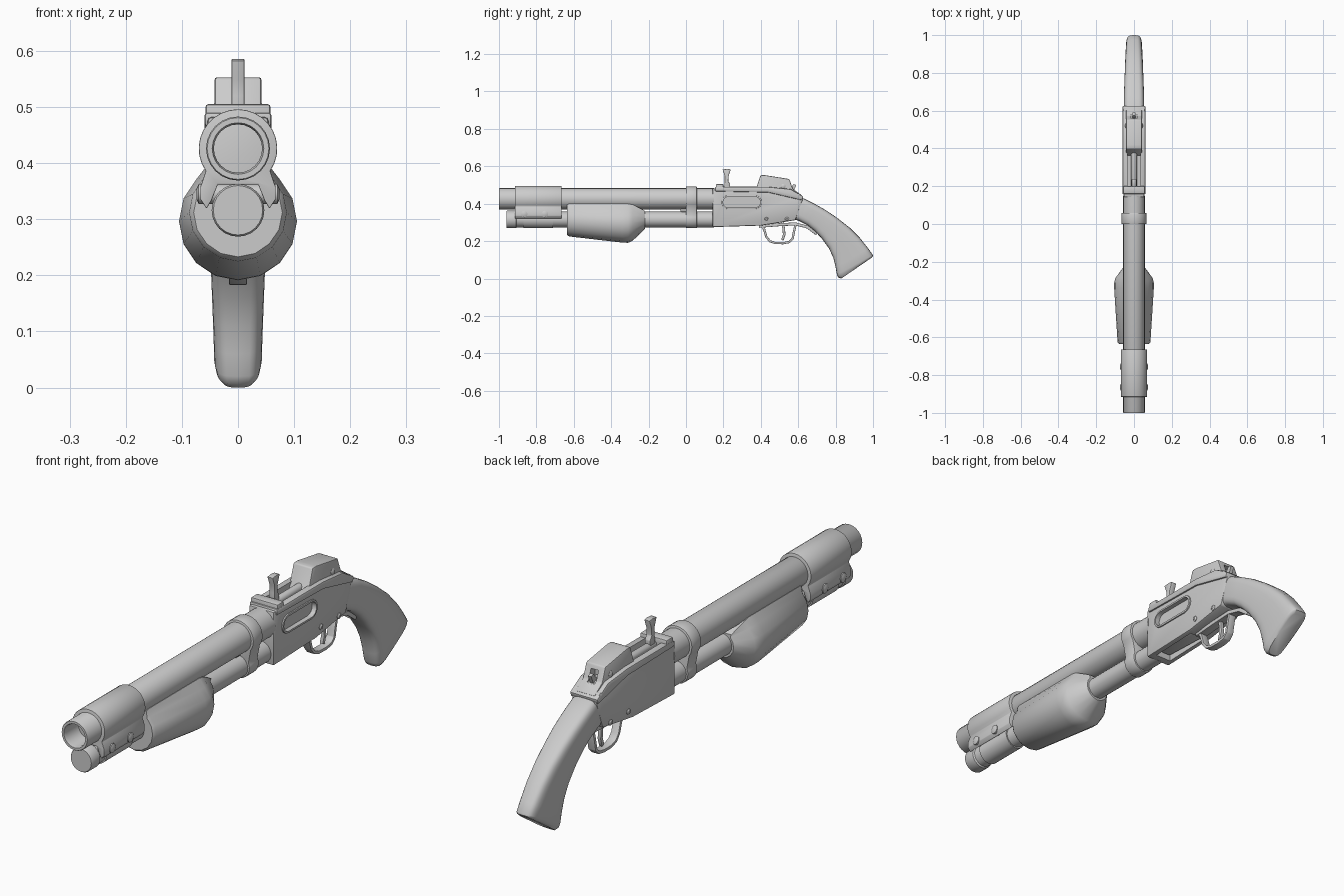
import bpy, bmesh
from math import sin, cos, radians, pi, hypot

if "Cube" in bpy.data.objects:
    bpy.data.objects.remove(bpy.data.objects["Cube"])


def loft(name, rings, smooth=35, bevel=0.0):
    """Skin a list of closed rings and cap both ends."""
    bm = bmesh.new()
    vs = [[bm.verts.new(p) for p in r] for r in rings]
    n = len(rings[0])
    for a, b in zip(vs, vs[1:]):
        for i in range(n):
            j = (i + 1) % n
            bm.faces.new((a[i], a[j], b[j], b[i]))
    bm.faces.new(vs[0][::-1])
    bm.faces.new(vs[-1])
    bmesh.ops.recalc_face_normals(bm, faces=bm.faces)
    me = bpy.data.meshes.new(name)
    bm.to_mesh(me)
    bm.free()
    ob = bpy.data.objects.new(name, me)
    bpy.context.collection.objects.link(ob)
    activate(ob)
    if bevel:
        m = ob.modifiers.new("bevel", 'BEVEL')
        m.width, m.segments, m.limit_method = bevel, 2, 'ANGLE'
        bpy.ops.object.modifier_apply(modifier=m.name)
    bpy.ops.object.shade_smooth_by_angle(angle=radians(smooth))
    return ob


def activate(ob):
    bpy.ops.object.select_all(action='DESELECT')
    ob.select_set(True)
    bpy.context.view_layer.objects.active = ob


def side(name, pts, x0, x1, bevel=0.0):
    """Side profile (y, z) extruded across x."""
    return loft(name, [[(x, y, z) for y, z in pts] for x in (x0, x1)], bevel=bevel)


def front(name, pts, y0, y1, bevel=0.0):
    """Front profile (x, z) extruded along y."""
    return loft(name, [[(x, y, z) for x, z in pts] for y in (y0, y1)], bevel=bevel)


def lathe(name, prof, cz, n=24):
    """Profile (radius, y) turned about an axis along y."""
    return loft(name, [[(r * cos(2 * pi * i / n), y, cz + r * sin(2 * pi * i / n))
                        for i in range(n)] for r, y in prof])


def arc(cx, cz, r, a0, a1, n):
    return [(cx + r * cos(radians(a0 + (a1 - a0) * i / n)),
             cz + r * sin(radians(a0 + (a1 - a0) * i / n))) for i in range(n + 1)]


def capsule(y0, y1, z, r):
    return arc(y1 - r, z, r, -90, 90, 8) + arc(y0 + r, z, r, 90, 270, 8)


def box(name, x0, x1, y0, y1, z0, z1, bevel=0.0):
    return side(name, [(y0, z0), (y1, z0), (y1, z1), (y0, z1)], x0, x1, bevel)


def pin(name, y, z, r, half):
    """Domed pin going through both sides."""
    rings = [(-half, r * .5), (-half + .004, r), (half - .004, r), (half, r * .5)]
    return loft(name, [[(x, y + q * cos(pi * i / 6), z + q * sin(pi * i / 6))
                        for i in range(12)] for x, q in rings])


def ribbon(name, path, t, half, bevel=0.002):
    """Flat strip following a side-view path."""
    a, b = [], []
    for i, (y, z) in enumerate(path):
        p, q = path[max(i - 1, 0)], path[min(i + 1, len(path) - 1)]
        dy, dz = q[0] - p[0], q[1] - p[1]
        d = hypot(dy, dz)
        a.append((y - dz / d * t, z + dy / d * t))
        b.append((y + dz / d * t, z - dy / d * t))
    return side(name, a + b[::-1], -half, half, bevel)


def cut(ob, *cutters):
    activate(ob)
    for c in cutters:
        m = ob.modifiers.new("cut", 'BOOLEAN')
        m.operation, m.solver, m.object = 'DIFFERENCE', 'EXACT', c
        bpy.ops.object.modifier_apply(modifier=m.name)
    bpy.ops.object.shade_smooth_by_angle(angle=radians(35))


def remove(*obs):
    for o in obs:
        bpy.data.objects.remove(o, do_unlink=True)


# Barrel with bore, and magazine tube with front cap
lathe("barrel", [(.043, -.6), (.043, -.99), (.046, -1), (.055, -1), (.057, -.997), (.057, .15)], .426)
lathe("magazine_tube", [(.044, -.96), (.047, -.955), (.047, -.91), (.042, -.905), (.042, .15)], .316)
lathe("magazine_ring", [(.047, -.87), (.047, -.71)], .316)

# Muzzle clamp: saddle over the barrel with two side arms
half = [(.058, .384), (.067, .358), (.067, .335), (.056, .319), (.047, .334), (.036, .362)]
front("muzzle_clamp", arc(0, .426, .07, 215, -35, 20) + half + [(-x, z) for x, z in half[::-1]],
      -.915, -.665, .002)
for i, y in enumerate((-.865, -.755)):
    pin(f"clamp_bolt_{i}", y, .345, .018, .074)

# Pump grip: faceted round section, open at the barrel
rings = []
for y, r, cz, top in [(-.635, .079, .312, .395), (-.625, .087, .312, .40), (-.34, .105, .297, .40),
                      (-.31, .105, .296, .40), (-.285, .098, .30, .395), (-.22, .05, .315, .362)]:
    s = arc(0, cz, r, 45, -90, 6)
    h = [(min(.052, r * .8), top)] + s
    rings.append([(x, y, z) for x, z in h + [(-x, z) for x, z in h[-2::-1]]])
loft("pump_grip", rings, smooth=40)

# Barrel band joining both tubes, with a small stud
front("barrel_band", arc(0, .426, .066, 215, -35, 20) + arc(0, .318, .049, 25, -205, 18), 0, .058, .003)
lathe("band_stud", [(.009, -.03), (.013, -.024), (.013, .01)], .367, 12)

# Receiver with ejection port, top channel and loading recess
rec = side("receiver", [(.142, .275), (.40, .283), (.585, .312), (.625, .425), (.60, .438),
                        (.44, .472), (.142, .482)], -.054, .054, .006)
rail = side("receiver_top_rail", [(.155, .466), (.44, .460), (.62, .418), (.628, .438),
                                  (.56, .478), (.44, .49), (.155, .49)], -.06, .06, .006)
frame = side("ejection_port_frame", capsule(.19, .405, .408, .037), .045, .059, .002)
port = side("cut_port", capsule(.198, .397, .408, .029), .04, .1)
channel = box("cut_channel", -.034, .034, .2, .40, .455, .6)
gate = box("cut_gate", -.034, .034, .175, .38, .2, .305)
cut(rec, port, channel, gate)
cut(rail, channel)
cut(frame, port)
side("loading_gate", [(.18, .295), (.375, .288), (.375, .31), (.18, .31)], -.028, .028, .003)
remove(port, channel, gate)
for i, y in enumerate((.43, .54)):
    pin(f"receiver_pin_{i}", y, .317, .011, .06)

# Raised rear cover with a notch at the back
cover = side("rear_cover", [(.36, .47), (.378, .492), (.398, .552), (.42, .553), (.552, .532),
                            (.572, .478), (.62, .445), (.6, .43)], -.042, .042, .005)
notch = box("cut_notch", -.016, .016, .535, .7, .47, .515)
cut(cover, notch)
remove(notch)
pin("cover_pin", .52, .493, .013, .047)
pin("tang_pin", .6, .443, .012, .06)
side("hammer_tip", [(.53, .465), (.575, .465), (.59, .50), (.575, .505), (.56, .485), (.53, .485)],
     -.007, .007)

# Front sight block, sliding bolt and upright lever
box("sight_block", -.058, .058, .16, .2, .47, .505, .005)
lathe("sliding_bolt", [(.014, .19), (.016, .195), (.016, .39)], .476, 12)
side("lever", [(.203, .47), (.236, .47), (.236, .505), (.226, .52), (.228, .55), (.24, .583),
               (.222, .586), (.195, .583), (.207, .55), (.207, .52)], -.012, .012, .003)

# Trigger, guard and lower tang
ribbon("trigger_guard", [(.40, .288), (.418, .262), (.43, .222), (.448, .2), (.475, .19), (.52, .189),
                         (.553, .195), (.57, .212), (.575, .24), (.585, .285)], .006, .016)
ribbon("trigger", [(.515, .31), (.522, .27), (.525, .235), (.515, .205)], .007, .007)
ribbon("lower_tang", [(.39, .279), (.50, .288), (.585, .292), (.65, .275), (.70, .238)], .008, .018)

# Curved stock: superellipse sections between upper and lower outlines
def spow(v):
    return (1 if v >= 0 else -1) * abs(v) ** .5


rings = []
for ty, tz, by, bz, w in [(.605, .432, .575, .315, .05), (.63, .428, .60, .31, .054),
                          (.69, .398, .65, .284, .053), (.75, .364, .688, .254, .052),
                          (.81, .323, .725, .215, .050), (.875, .272, .765, .16, .048),
                          (.93, .217, .788, .11, .046), (.975, .16, .80, .06, .044),
                          (.999, .126, .807, .02, .043), (1.0, .119, .814, .006, .040),
                          (.988, .108, .83, .0, .032)]:
    rings.append([(w * spow(sin(a)), (ty + by) / 2 + (ty - by) / 2 * spow(cos(a)),
                   (tz + bz) / 2 + (tz - bz) / 2 * spow(cos(a)))
                  for a in [2 * pi * i / 28 for i in range(28)]])
loft("stock", rings, smooth=50)
